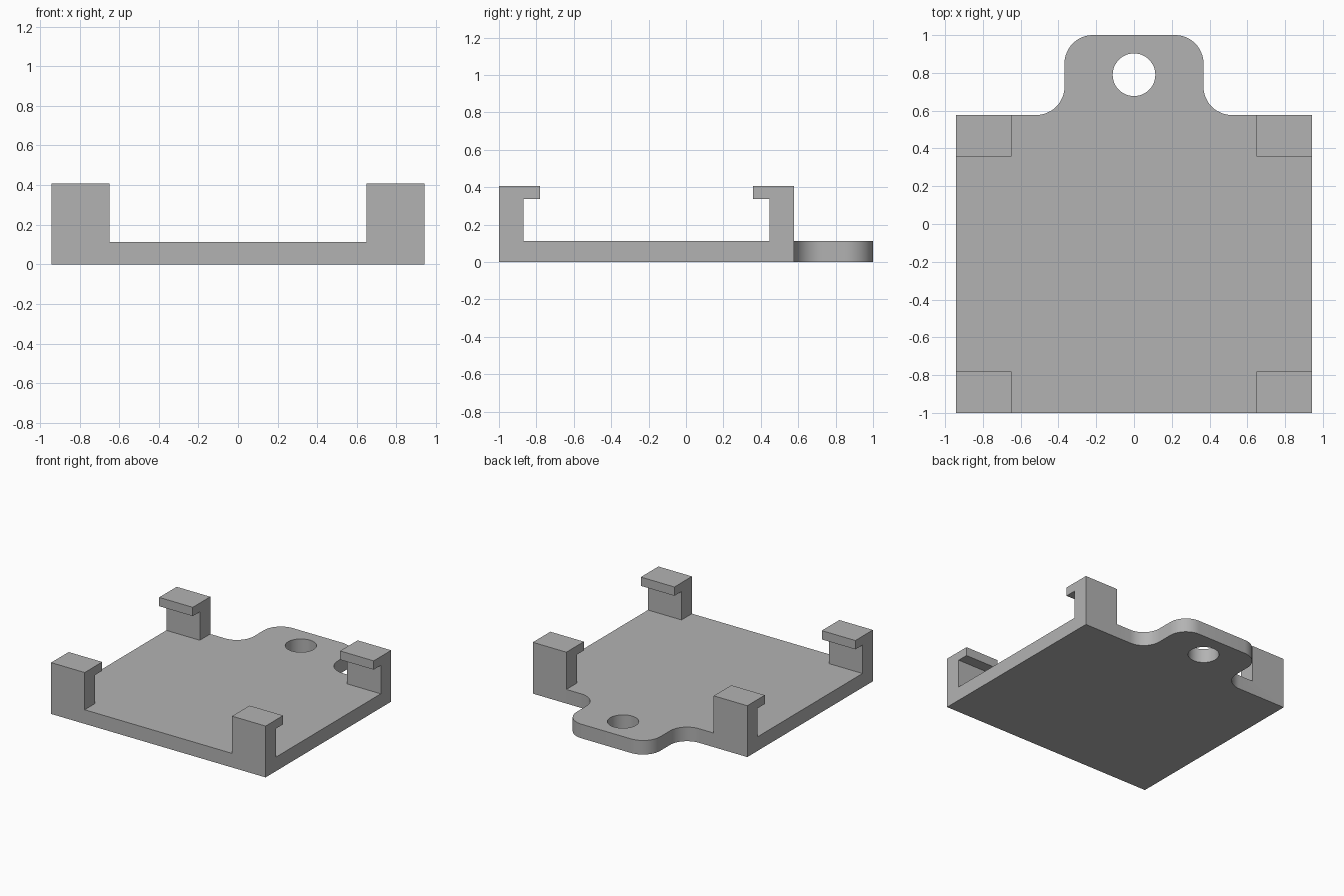
import bpy, bmesh, math

if "Cube" in bpy.data.objects:
    bpy.data.objects.remove(bpy.data.objects["Cube"])

HALF_W = 0.943                    # half width of the plate
FRONT, BACK, TAB_END = -1.0, 0.577, 1.0
PLATE_T, CLIP_TOP, LIP_Z = 0.112, 0.408, 0.338
POST_T, LIP_REACH, CLIP_X = 0.131, 0.22, 0.648
TAB_X, R = 0.368, 0.15
HOLE_Y, HOLE_R = 0.79, 0.113

grey = bpy.data.materials.new("plain grey")
grey.diffuse_color = (0.45, 0.45, 0.45, 1)
grey.use_nodes = True
grey.node_tree.nodes["Principled BSDF"].inputs["Base Color"].default_value = grey.diffuse_color


def arc(cx, cy, a0, a1, n=12):
    """Points on a corner arc, angles in degrees."""
    return [(cx + R * math.cos(math.radians(a0 + (a1 - a0) * i / n)),
             cy + R * math.sin(math.radians(a0 + (a1 - a0) * i / n))) for i in range(n + 1)]


def prism(name, points, offset):
    """Extrude a closed outline of 3D points along offset."""
    bm = bmesh.new()
    face = bm.faces.new([bm.verts.new(p) for p in points])
    ext = bmesh.ops.extrude_face_region(bm, geom=[face], use_keep_orig=True)
    verts = [v for v in ext["geom"] if isinstance(v, bmesh.types.BMVert)]
    bmesh.ops.translate(bm, verts=verts, vec=offset)
    bmesh.ops.recalc_face_normals(bm, faces=bm.faces[:])
    mesh = bpy.data.meshes.new(name)
    bm.to_mesh(mesh)
    bm.free()
    obj = bpy.data.objects.new(name, mesh)
    bpy.context.collection.objects.link(obj)
    mesh.materials.append(grey)
    return obj


# Base plate with a filleted hanging tab at the back
right = ([(HALF_W, FRONT), (HALF_W, BACK)]
         + arc(TAB_X + R, BACK + R, 270, 180)
         + arc(TAB_X - R, TAB_END - R, 0, 90))
outline = right + [(-x, y) for x, y in reversed(right)]
plate = prism("mounting_plate", [(x, y, 0) for x, y in outline], (0, 0, PLATE_T))

# Four hooked corner clips, lips facing the middle of the plate
tools = []
profile = [(0, 0), (POST_T, 0), (POST_T, LIP_Z), (LIP_REACH, LIP_Z),
           (LIP_REACH, CLIP_TOP), (0, CLIP_TOP)]
for side, x0 in (("left", -HALF_W), ("right", CLIP_X)):
    for end, y0, d in (("front", FRONT, 1), ("back", BACK, -1)):
        clip = prism(f"{end}_{side}_clip", [(x0, y0 + d * y, z) for y, z in profile],
                     (HALF_W - CLIP_X, 0, 0))
        tools.append((clip, 'UNION'))

# Round hole through the tab
ring = [(HOLE_R * math.cos(math.tau * i / 48), HOLE_Y + HOLE_R * math.sin(math.tau * i / 48), -0.1)
        for i in range(48)]
tools.append((prism("hole_cutter", ring, (0, 0, 0.4)), 'DIFFERENCE'))

# Merge everything into one solid and clean the flat faces
bpy.context.view_layer.objects.active = plate
plate.select_set(True)
for tool, operation in tools:
    mod = plate.modifiers.new(tool.name, 'BOOLEAN')
    mod.operation, mod.object, mod.solver = operation, tool, 'EXACT'
    bpy.ops.object.modifier_apply(modifier=mod.name)
    bpy.data.objects.remove(tool)
mod = plate.modifiers.new("flatten", 'DECIMATE')
mod.decimate_type, mod.angle_limit = 'DISSOLVE', math.radians(1)
bpy.ops.object.modifier_apply(modifier=mod.name)
bpy.ops.object.shade_smooth_by_angle(angle=math.radians(30))
